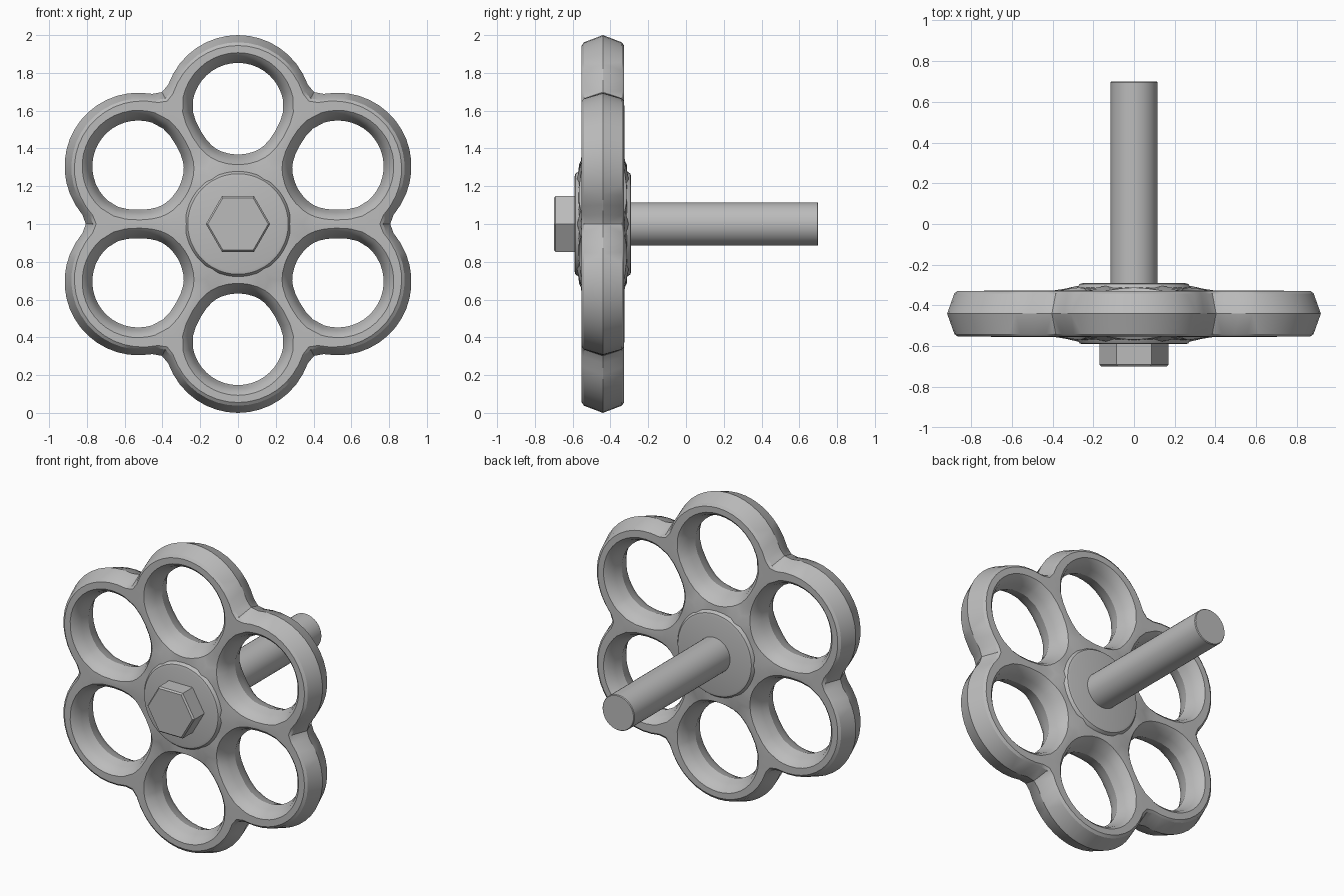
import bpy, bmesh
from math import sin, cos, pi, hypot, radians
from mathutils import Vector

cube = bpy.data.objects.get("Cube")
if cube:
    bpy.data.objects.remove(cube, do_unlink=True)

steel = bpy.data.materials.new("grey_steel")
steel.use_nodes = True
GREY = (0.5, 0.5, 0.5, 1)
steel.diffuse_color = GREY
steel.node_tree.nodes["Principled BSDF"].inputs["Base Color"].default_value = GREY

WHEEL_Y = -0.44       # middle plane of the wheel
LOBE, LOBE_R = 0.61, 0.39   # lobe centre distance and outer radius
HALF = 0.112          # half thickness of the rim
TILT = radians(30)    # angle from a lobe axis to its spoke


def finish(name, bm, smooth_angle):
    bmesh.ops.remove_doubles(bm, verts=bm.verts, dist=0.0005)
    bmesh.ops.recalc_face_normals(bm, faces=bm.faces)
    mesh = bpy.data.meshes.new(name)
    bm.to_mesh(mesh)
    bm.free()
    mesh.materials.append(steel)
    obj = bpy.data.objects.new(name, mesh)
    bpy.context.collection.objects.link(obj)
    bpy.ops.object.select_all(action='DESELECT')
    obj.select_set(True)
    bpy.context.view_layer.objects.active = obj
    bpy.ops.object.shade_smooth_by_angle(angle=radians(smooth_angle))
    return obj


def turned(name, profile, sides, smooth_angle=35):
    """Solid turned about the y axis from (radius, y) points."""
    bm = bmesh.new()
    rings = []
    for r, y in profile:
        rings.append([bm.verts.new((r * cos(2 * pi * i / sides), y,
                                    1 + r * sin(2 * pi * i / sides)))
                      for i in range(sides)])
    for a, b in zip(rings, rings[1:]):
        for i in range(sides):
            j = (i + 1) % sides
            bm.faces.new((a[i], a[j], b[j], b[i]))
    bm.faces.new(rings[0])
    bm.faces.new(rings[-1])
    return finish(name, bm, smooth_angle)


def outline_radius(phi):
    """Outer edge of the filleted lobes, seen from the wheel centre."""
    def outside(r):
        p = Vector((r * sin(phi), r * cos(phi)))
        d1 = (p - Vector((0, LOBE))).length - LOBE_R
        d2 = (p - LOBE * Vector((sin(2 * TILT), cos(2 * TILT)))).length - LOBE_R
        k = 0.09
        h = max(k - abs(d1 - d2), 0) / k
        return min(d1, d2) - h * h * k / 4
    low, high = 0.6, 1.2
    for _ in range(30):
        mid = (low + high) / 2
        low, high = (low, mid) if outside(mid) > 0 else (mid, high)
    return low


def hole_distance(d):
    """Hole edge along direction d: circle, spoke side and hub side blended."""
    limits = [0.243]
    toward_spoke = d.x * cos(TILT) - d.y * sin(TILT)
    if toward_spoke > 0.01:
        limits.append((LOBE * sin(TILT) - 0.068) / toward_spoke)
    if d.y < -0.01:
        limits.append((LOBE - 0.325) / -d.y)
    return sum(v ** -16 for v in limits) ** (-1 / 16)


def lift(r):
    """Half thickness, flaring up where the spokes meet the hub."""
    return HALF + 0.022 * min(max((0.37 - r) / 0.08, 0), 1)


def section(target, rim):
    """Points from the hole ridge over the front to the rim or spoke crest."""
    centre = Vector((0, LOBE))
    d = (target - centre).normalized()
    reach = hole_distance(d)
    points = []
    for grow, height in ((0, 0), (0.015, 0.05), (0.033, 0.092), (0.054, HALF)):
        p = centre + d * (reach + grow)
        y = lift(p.length) if height == HALF else height
        points.append((p.x, y, p.y))
    if rim:
        for inset, height in ((0.055, HALF), (0.038, 0.1), (0, 0)):
            p = target * (1 - inset / target.length)
            points.append((p.x, height, p.y))
    else:
        points.append((target.x, lift(target.length) + 0.002, target.y))
    return points


# Half of one petal: rim samples followed by spoke samples
rows = []
STEPS = 9
for i in range(STEPS + 1):
    phi = TILT * i / STEPS
    r = outline_radius(phi)
    rows.append(section(Vector((r * sin(phi), r * cos(phi))), True))
for s in (0.68, 0.6, 0.52, 0.45, 0.39, 0.34, 0.28, 0.18, 0.08, 0):
    rows.append(section(Vector((s * sin(TILT), s * cos(TILT))), False))

# Handwheel: mirror the half petal and repeat it around the hub
bm = bmesh.new()
for petal in range(6):
    turn = petal * pi / 3
    for side in (1, -1):
        for face in (1, -1):
            grid = []
            for row in rows:
                grid.append([bm.verts.new((
                    side * x * cos(turn) + z * sin(turn),
                    WHEEL_Y + face * y,
                    1 + z * cos(turn) - side * x * sin(turn))) for x, y, z in row])
            for a, b in zip(grid, grid[1:]):
                for i in range(min(len(a), len(b)) - 1):
                    bm.faces.new((a[i], a[i + 1], b[i + 1], b[i]))
finish("handwheel", bm, 32)

# Hub boss with softened edges on both faces
edge = [(0.25, 0.15), (0.266, 0.146), (0.278, 0.13), (0.288, 0.1)]
turned("hub", [(r, WHEEL_Y - y) for r, y in edge]
       + [(r, WHEEL_Y + y) for r, y in reversed(edge)], 48)

# Hexagonal bolt head on the front
turned("bolt_head", [(0.16, -0.7), (0.17, -0.69), (0.17, -0.58)], 6, 20)

# Round shaft to the rear
turned("shaft", [(0.115, -0.32), (0.115, 0.695), (0.111, 0.7)], 40)
